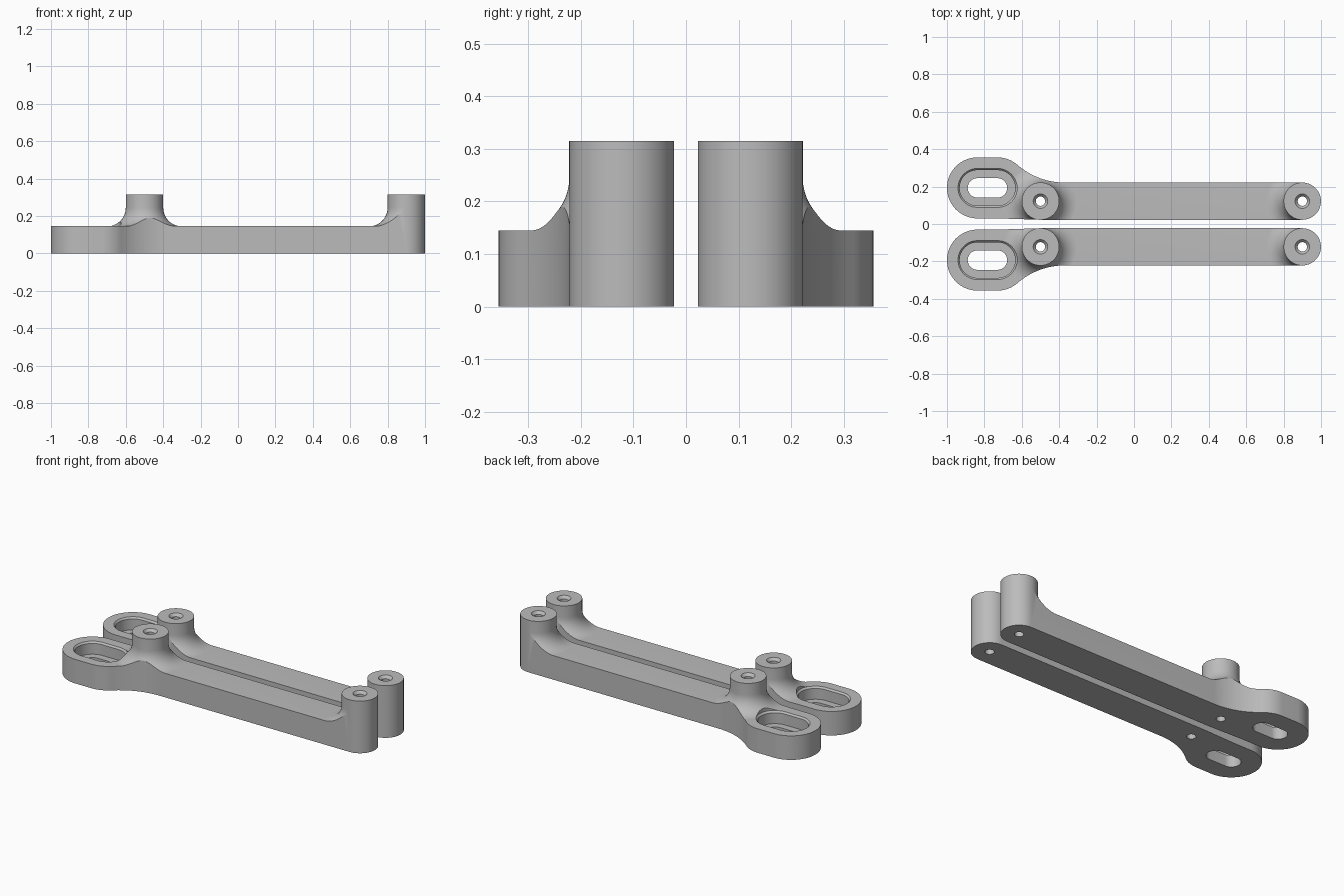
import bpy, bmesh
from math import pi, sin, cos, atan2, sqrt

cube = bpy.data.objects.get("Cube")
if cube:
    bpy.data.objects.remove(cube)

grey = bpy.data.materials.new("plain grey")
grey.use_nodes = True
grey.diffuse_color = (0.5, 0.5, 0.5, 1)
grey.node_tree.nodes["Principled BSDF"].inputs["Base Color"].default_value = (0.5, 0.5, 0.5, 1)

# Main sizes
AXIS_Y = 0.122              # centre line of the bar
POSTS = (-0.5, 0.9)         # post positions along x
POST_R, POST_TOP, BAR_TOP = 0.1, 0.315, 0.145
PAD_A, PAD_B, PAD_Y, PAD_R = -0.837, -0.73, 0.193, 0.163
FILLET = 0.1


def arc(cx, cy, r, a0, a1, n):
    return [(cx + r * cos(a0 + (a1 - a0) * i / n),
             cy + r * sin(a0 + (a1 - a0) * i / n)) for i in range(n + 1)]


def stadium(xa, xb, y, r, n=24):
    """Rounded slot outline; a circle when xa equals xb."""
    pts = arc(xb, y, r, -pi / 2, pi / 2, n) + arc(xa, y, r, pi / 2, 3 * pi / 2, n)
    return pts if xb > xa else pts[:n] + pts[n + 1:-1]


def loft(name, rings):
    """Closed solid through matching rings given as (z, outline)."""
    bm = bmesh.new()
    loops = [[bm.verts.new((x, y, z)) for x, y in pts] for z, pts in rings]
    for lo, hi in zip(loops, loops[1:]):
        for i in range(len(lo)):
            j = (i + 1) % len(lo)
            bm.faces.new((lo[i], lo[j], hi[j], hi[i]))
    bm.faces.new(loops[0][::-1])
    bm.faces.new(loops[-1])
    bmesh.ops.recalc_face_normals(bm, faces=bm.faces)
    mesh = bpy.data.meshes.new(name)
    bm.to_mesh(mesh)
    bm.free()
    mesh.materials.append(grey)
    ob = bpy.data.objects.new(name, mesh)
    bpy.context.collection.objects.link(ob)
    return ob


def boolean(ob, tool, operation):
    """Apply a boolean and delete the tool."""
    tool.hide_render = True
    mod = ob.modifiers.new("cut", "BOOLEAN")
    mod.operation, mod.solver, mod.object = operation, "EXACT", tool
    deps = bpy.context.evaluated_depsgraph_get()
    mesh = bpy.data.meshes.new_from_object(ob.evaluated_get(deps))
    ob.modifiers.clear()
    ob.data = mesh
    bpy.data.objects.remove(tool)


# Plan outline: bar with round end, swelling into the slotted pad
half = POST_R - 0.0005
side = AXIS_Y + half
blend_x = -0.37
dx, dy = blend_x - PAD_B, side - PAD_Y
blend_r = (dx * dx + dy * dy - PAD_R ** 2) / (2 * (PAD_R - dy))
turn = atan2(dy + blend_r, dx)
outline = arc(POSTS[1], AXIS_Y, half, -pi / 2, pi / 2, 32)
outline += arc(blend_x, side + blend_r, blend_r, -pi / 2, turn - pi, 16)
outline += arc(PAD_B, PAD_Y, PAD_R, turn, pi / 2, 12)[1:]
outline += arc(PAD_A, PAD_Y, PAD_R, pi / 2, 3 * pi / 2, 36)
outline += [(PAD_B, PAD_Y - PAD_R), (POSTS[0], AXIS_Y - half)]

# Oversized slab plus flared posts, trimmed to the outline
block = [(-1.2, -0.2), (1.2, -0.2), (1.2, 0.6), (-1.2, 0.6)]
bracket = loft("back_bracket", [(0, block), (BAR_TOP, block)])
for px in POSTS:
    def ring(r):
        return stadium(px, px, AXIS_Y, r, 32)
    rings = [(0.05, ring(POST_R + FILLET))]
    for i in range(13):
        a = pi / 2 * i / 12
        rings.append((BAR_TOP - 0.0005 + FILLET * (1 - cos(a)),
                      ring(POST_R + FILLET * (1 - sin(a)))))
    rings.append((POST_TOP, ring(POST_R)))
    boolean(bracket, loft("post", rings), "UNION")
boolean(bracket, loft("trim", [(-0.1, outline), (0.5, outline)]), "INTERSECT")

# Stepped slot: chamfered pocket, then a narrow through slot
levels = ((0.07, 0.095), (0.135, 0.095), (0.146, 0.105), (0.5, 0.105))
boolean(bracket, loft("pocket", [(z, stadium(PAD_A, PAD_B, PAD_Y, r))
                                 for z, r in levels]), "DIFFERENCE")
boolean(bracket, loft("slot", [(z, stadium(PAD_A, PAD_B, PAD_Y, 0.052))
                               for z in (-0.1, 0.3)]), "DIFFERENCE")

# Countersunk screw holes through the posts
for px in POSTS:
    levels = ((-0.1, 0.025), (POST_TOP - 0.016, 0.025),
              (POST_TOP, 0.039), (0.5, 0.039))
    boolean(bracket, loft("hole", [(z, stadium(px, px, AXIS_Y, r, 16))
                                   for z, r in levels]), "DIFFERENCE")

# Mirrored twin
twin = bpy.data.objects.new("front_bracket", bracket.data.copy())
bpy.context.collection.objects.link(twin)
for v in twin.data.vertices:
    v.co.y = -v.co.y
twin.data.flip_normals()

# Smooth curved walls, keep edges sharp
bpy.ops.object.select_all(action="DESELECT")
for ob in (bracket, twin):
    ob.select_set(True)
bpy.context.view_layer.objects.active = bracket
bpy.ops.object.shade_smooth_by_angle(angle=pi / 7)
